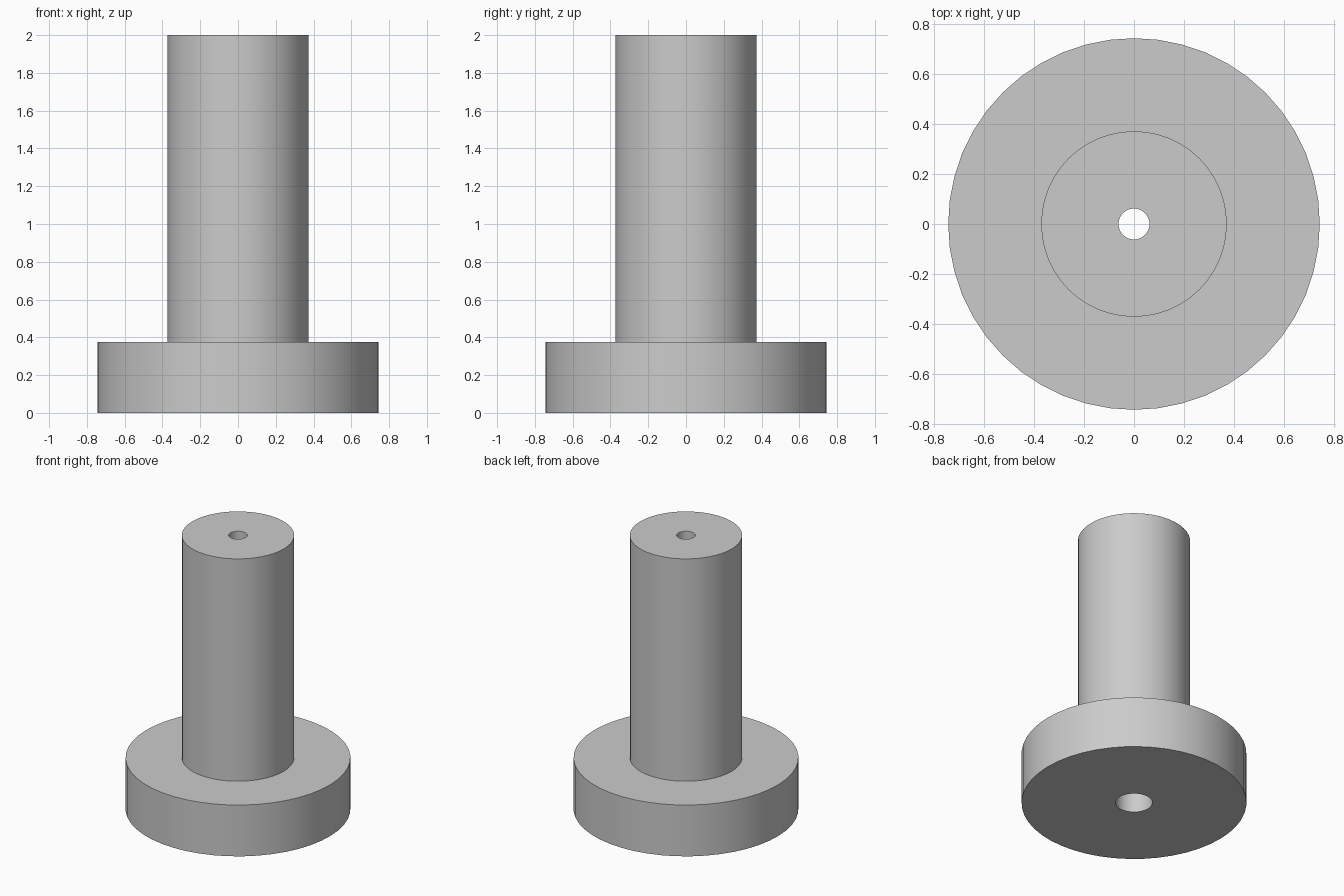
import bpy
import bmesh
import math

cube = bpy.data.objects.get("Cube")
if cube:
    bpy.data.objects.remove(cube, do_unlink=True)

SEGMENTS = 48
FLANGE_R, SHAFT_R = 0.745, 0.372
FLANGE_TOP, HEIGHT = 0.375, 2.0
BORE_R, COUNTERBORE_R = 0.062, 0.122

# Plain grey material
grey = bpy.data.materials.new("plain_grey")
grey.use_nodes = True
colour = (0.6, 0.6, 0.6, 1.0)
grey.diffuse_color = colour
grey.node_tree.nodes["Principled BSDF"].inputs["Base Color"].default_value = colour

# Closed half section: flange, shaft, through bore and wider bore below
profile = [
    (COUNTERBORE_R, 0), (FLANGE_R, 0),
    (FLANGE_R, FLANGE_TOP), (SHAFT_R, FLANGE_TOP),
    (SHAFT_R, HEIGHT), (BORE_R, HEIGHT),
    (BORE_R, FLANGE_TOP), (COUNTERBORE_R, FLANGE_TOP),
]

# Turn the section around the upright axis
bm = bmesh.new()
verts = [bm.verts.new((r, 0, z)) for r, z in profile]
edges = [bm.edges.new((v, verts[(i + 1) % len(verts)])) for i, v in enumerate(verts)]
bmesh.ops.spin(bm, geom=verts + edges, cent=(0, 0, 0), axis=(0, 0, 1),
               angle=math.tau, steps=SEGMENTS, use_merge=False)
bmesh.ops.remove_doubles(bm, verts=bm.verts, dist=0.0001)
bmesh.ops.recalc_face_normals(bm, faces=bm.faces)

mesh = bpy.data.meshes.new("flanged_bushing")
bm.to_mesh(mesh)
bm.free()
mesh.materials.append(grey)
bushing = bpy.data.objects.new("flanged_bushing", mesh)
bpy.context.collection.objects.link(bushing)

# Smooth round walls with crisp rims
bpy.ops.object.select_all(action="DESELECT")
bushing.select_set(True)
bpy.context.view_layer.objects.active = bushing
bpy.ops.object.shade_smooth_by_angle(angle=math.radians(30))
